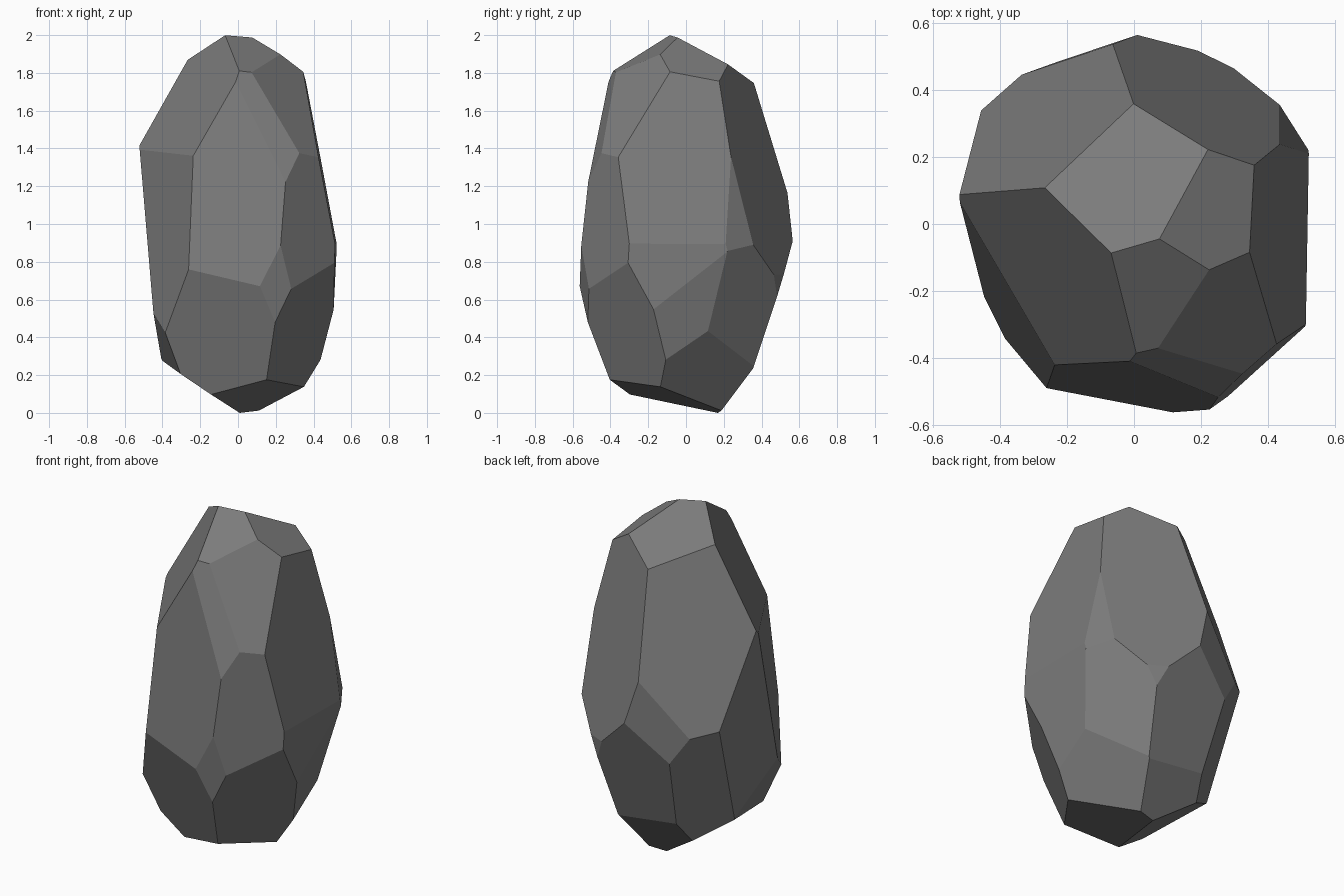
import bpy
import bmesh
from mathutils import Vector

# Remove the default object
default_cube = bpy.data.objects.get("Cube")
if default_cube:
    bpy.data.objects.remove(default_cube, do_unlink=True)

CENTRE = Vector((0, 0, 1))

# Each chiselled facet is given by the point of its plane nearest the centre
crown_facets = [
    (-.062, .413, .712), (.185, -.424, .747), (.478, .106, .686),
]
upper_facets = [
    (.416, -.4, .317), (.482, -.008, .091), (.458, .274, .069),
    (.209, .416, .105), (-.287, .374, .145), (-.411, -.256, .243),
    (.148, -.558, .187),
]
side_facets = [
    (-.386, -.228, .042), (-.478, .024, -.048), (-.079, -.484, .059),
    (.371, -.421, .017), (.165, -.577, -.061), (.521, -.009, -.014),
    (.546, .076, -.124), (.248, .509, -.044), (-.173, .501, .005),
]
lower_facets = [
    (-.147, -.54, -.184), (.459, -.368, -.209), (.521, .242, -.367),
    (.442, .319, -.163), (-.029, .535, -.174), (-.387, .382, -.166),
    (-.566, -.093, -.232),
]
base_facets = [
    (-.059, .579, -.413), (-.461, .008, -.682), (.147, -.23, -.869),
]


def chisel(bm, foot):
    """Slice everything beyond the facet plane away and cap the cut."""
    normal = Vector(foot)
    geometry = bm.verts[:] + bm.edges[:] + bm.faces[:]
    result = bmesh.ops.bisect_plane(
        bm, geom=geometry, dist=1e-5,
        plane_co=CENTRE + normal, plane_no=normal.normalized(),
        clear_outer=True)
    open_edges = [edge for edge in bm.edges if edge.is_boundary]
    if open_edges:
        bmesh.ops.holes_fill(bm, edges=open_edges, sides=0)


def make_material(name, value):
    material = bpy.data.materials.new(name)
    material.use_nodes = True
    colour = (value, value, value, 1)
    material.diffuse_color = colour
    shader = next(node for node in material.node_tree.nodes
                  if node.type == "BSDF_PRINCIPLED")
    shader.inputs["Base Color"].default_value = colour
    shader.inputs["Roughness"].default_value = .9
    return material


# Rough block, chiselled down to a tall faceted boulder
bm = bmesh.new()
bmesh.ops.create_cube(bm, size=3)
bmesh.ops.translate(bm, verts=bm.verts[:], vec=CENTRE)
for band in (crown_facets, upper_facets, side_facets, lower_facets, base_facets):
    for foot in band:
        chisel(bm, foot)
bmesh.ops.recalc_face_normals(bm, faces=bm.faces[:])

# Rest the boulder on the ground
lowest = min(vert.co.z for vert in bm.verts)
bmesh.ops.translate(bm, verts=bm.verts[:], vec=Vector((0, 0, -lowest)))

mesh = bpy.data.meshes.new("boulder")
bm.to_mesh(mesh)
bm.free()
mesh.materials.append(make_material("stone grey", .2))
boulder = bpy.data.objects.new("boulder", mesh)
bpy.context.collection.objects.link(boulder)
